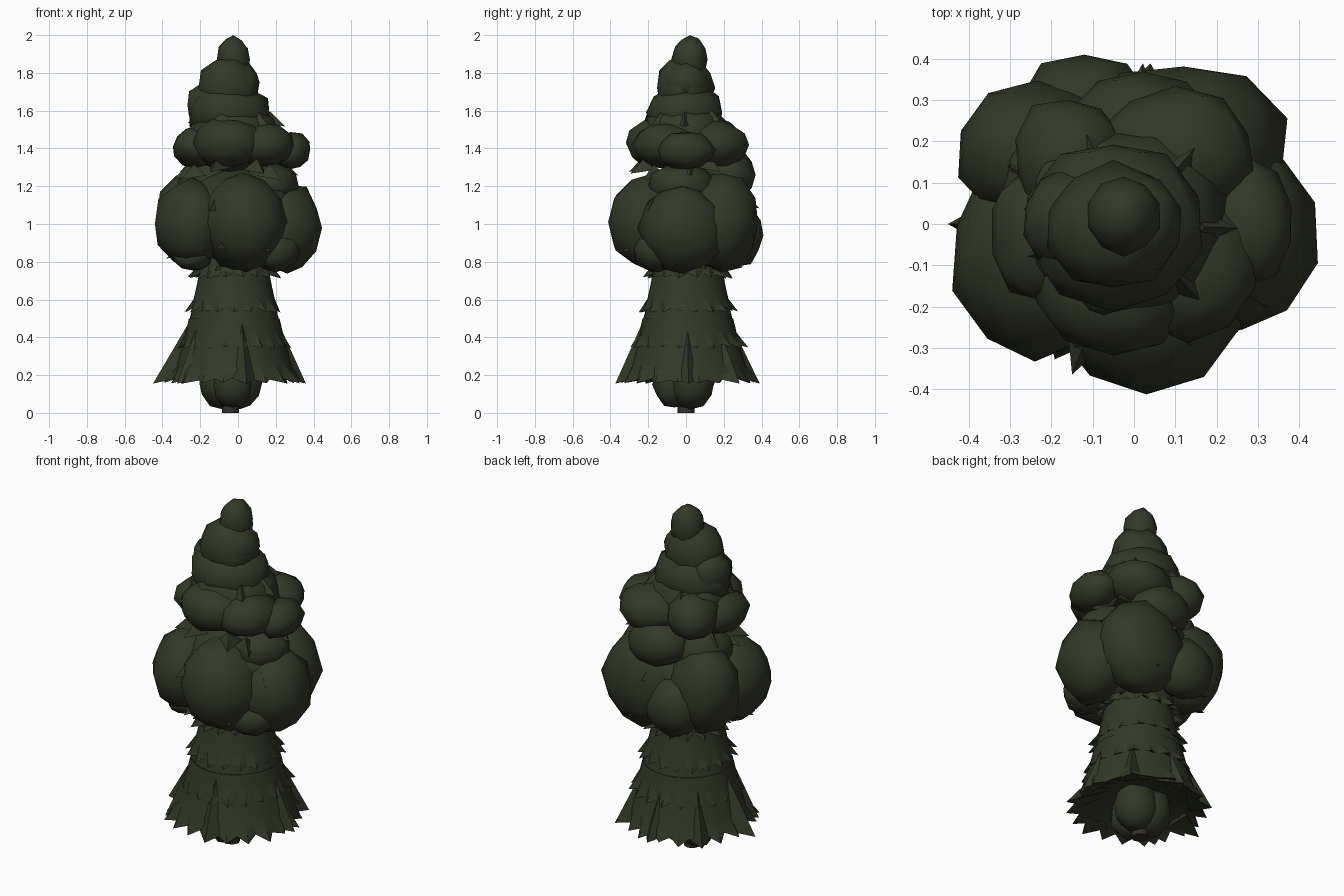
import bpy, bmesh, math, random
from mathutils import Vector, noise

random.seed(4)
cube = bpy.data.objects.get("Cube")
if cube:
    bpy.data.objects.remove(cube, do_unlink=True)


def material(name, rgb):
    m = bpy.data.materials.new(name)
    m.use_nodes = True
    m.diffuse_color = (*rgb, 1)
    m.node_tree.nodes["Principled BSDF"].inputs["Base Color"].default_value = (*rgb, 1)
    return m


FOLIAGE = material("dark olive foliage", (0.033, 0.040, 0.020))
BARK = material("dark bark", (0.035, 0.030, 0.022))


def finish(bm, name, mat, angle=50):
    bmesh.ops.recalc_face_normals(bm, faces=bm.faces)
    mesh = bpy.data.meshes.new(name)
    bm.to_mesh(mesh)
    bm.free()
    mesh.materials.append(mat)
    ob = bpy.data.objects.new(name, mesh)
    bpy.context.collection.objects.link(ob)
    bpy.ops.object.select_all(action="DESELECT")
    ob.select_set(True)
    bpy.context.view_layer.objects.active = ob
    bpy.ops.object.shade_smooth_by_angle(angle=math.radians(angle))
    return ob


def clump(bm, centre, size, rough=0.07):
    """Add a lumpy ellipsoid of leaves."""
    seed = Vector([random.uniform(-9, 9) for _ in range(3)])
    for v in bmesh.ops.create_icosphere(bm, subdivisions=2, radius=1)["verts"]:
        k = 1 + rough * noise.noise(v.co * 1.9 + seed) * 2
        v.co = Vector([c + s * k * p for c, s, p in zip(centre, size, v.co)])


def clumps(name, parts, rough=0.07):
    bm = bmesh.new()
    for centre, size in parts:
        clump(bm, centre, size, rough)
    return finish(bm, name, FOLIAGE)


def skirt(name, top_z, top_r, hem_z, hem_r, points=18, spike=0.05):
    """Flared bough tier with a ragged hem, closed underneath."""
    bm = bmesh.new()
    rings = []
    for t in (0, 0.35, 0.7, 1):
        ring = []
        for i in range(points * 2):
            a = math.pi * i / points
            r = top_r + (hem_r - top_r) * t ** 1.2
            z = top_z + (hem_z - top_z) * t
            if t == 1:
                tip = i % 2
                r += random.uniform(0.2, 1) * spike if tip else -0.35 * spike
                z += random.uniform(0, 0.01) if tip else random.uniform(0.015, 0.035)
            ring.append(bm.verts.new((-0.02 + r * math.cos(a), 0.01 + r * math.sin(a), z)))
        rings.append(ring)
    # underside ring tucked up behind the hem
    rings.append([bm.verts.new((-0.02 + (v.co.x + 0.02) * 0.55, v.co.y * 0.55, hem_z + 0.08))
                  for v in rings[-1]])
    n = points * 2
    for a, b in zip(rings, rings[1:]):
        for i in range(n):
            bm.faces.new((a[i], a[(i + 1) % n], b[(i + 1) % n], b[i]))
    bm.faces.new(rings[0])
    bm.faces.new(rings[-1])
    return finish(bm, name, FOLIAGE, 40)


# Trunk foot
bm = bmesh.new()
bmesh.ops.create_cone(bm, cap_ends=True, segments=8, radius1=0.045, radius2=0.04, depth=0.3)
bmesh.ops.translate(bm, verts=bm.verts, vec=(-0.04, 0, 0.15))
finish(bm, "trunk", BARK)

# Rounded growth around the foot
clumps("base_growth", [
    ((-0.08, 0.02, 0.16), (0.125, 0.13, 0.14)),
    ((0.01, 0.03, 0.16), (0.125, 0.12, 0.14)),
    ((-0.03, -0.06, 0.15), (0.11, 0.11, 0.13)),
])

# Layered drooping skirts, lowest first
skirt("skirt_low", 0.50, 0.24, 0.155, 0.34, 20, 0.055)
skirt("skirt_middle", 0.64, 0.205, 0.34, 0.28, 20, 0.045)
skirt("skirt_upper", 0.78, 0.18, 0.53, 0.232, 18, 0.04)
skirt("skirt_top", 0.95, 0.17, 0.71, 0.205, 16, 0.055)

# Longer loose bough tips at the lowest hem
bm = bmesh.new()
for angle, reach in ((180, 0.43), (215, 0.37), (90, 0.39), (2, 0.38), (280, 0.38), (45, 0.40), (135, 0.40)):
    a = math.radians(angle)
    out, side = Vector((math.cos(a), math.sin(a), 0)), Vector((-math.sin(a), math.cos(a), 0))
    mid = Vector((-0.02, 0, 0))
    top = mid + out * 0.215 + Vector((0, 0, 0.52))
    low = mid + out * 0.27 + Vector((0, 0, 0.19))
    tip = mid + out * reach + Vector((0, 0, 0.155))
    v = [bm.verts.new(p) for p in (top, low - side * 0.09, low + side * 0.09, tip)]
    for f in ((0, 1, 3), (0, 3, 2), (1, 2, 3), (0, 2, 1)):
        bm.faces.new([v[i] for i in f])
finish(bm, "loose_boughs", FOLIAGE, 30)

# Wide crown of heavy clumps
clumps("crown_low", [
    ((0, 0, 1.02), (0.33, 0.33, 0.27)),
    ((0.03, -0.17, 1.01), (0.23, 0.24, 0.27)),
    ((-0.24, -0.08, 1.00), (0.20, 0.25, 0.24)),
    ((0.26, -0.02, 0.98), (0.185, 0.23, 0.24)),
    ((0.12, 0.19, 1.01), (0.25, 0.20, 0.27)),
    ((-0.24, 0.17, 1.03), (0.19, 0.18, 0.25)),
    ((-0.12, 0.27, 0.94), (0.17, 0.14, 0.17)),
    ((0.20, -0.15, 0.86), (0.13, 0.13, 0.11)),
    ((-0.24, -0.12, 0.83), (0.11, 0.12, 0.08)),
    ((-0.16, 0.08, 1.22), (0.17, 0.18, 0.13)),
    ((0.16, -0.02, 1.20), (0.16, 0.18, 0.13)),
    ((0.02, 0.23, 1.26), (0.18, 0.14, 0.13)),
])

# Middle crown
clumps("crown_middle", [
    ((-0.02, 0.0, 1.46), (0.25, 0.24, 0.20)),
    ((-0.05, -0.13, 1.43), (0.20, 0.19, 0.14)),
    ((-0.22, -0.02, 1.41), (0.13, 0.17, 0.11)),
    ((0.13, -0.10, 1.42), (0.17, 0.18, 0.12)),
    ((0.28, 0.0, 1.39), (0.11, 0.15, 0.10)),
    ((0.10, 0.17, 1.42), (0.19, 0.16, 0.13)),
    ((-0.16, 0.16, 1.43), (0.14, 0.15, 0.13)),
])

# Upper crown and pointed top
clumps("crown_upper", [
    ((-0.05, 0.0, 1.59), (0.22, 0.21, 0.16)),
    ((-0.05, -0.01, 1.72), (0.165, 0.155, 0.17)),
    ((-0.02, 0.0, 1.75), (0.14, 0.13, 0.11)),
    ((-0.16, 0.01, 1.63), (0.11, 0.12, 0.13)),
])
clumps("treetop", [
    ((-0.025, 0.02, 1.87), (0.09, 0.095, 0.13)),
    ((-0.02, 0.03, 1.89), (0.08, 0.08, 0.09)),
], 0.05)

# Small ragged leaf tufts poking out between the clumps
bm = bmesh.new()
for z, r, count in ((1.53, 0.24, 9), (1.27, 0.31, 10), (0.86, 0.36, 11), (1.10, 0.37, 9), (0.76, 0.20, 9)):
    for i in range(count):
        a = math.tau * (i + random.uniform(-0.3, 0.3)) / count
        h = z + random.uniform(-0.03, 0.03)
        out, side = Vector((math.cos(a), math.sin(a), 0)), Vector((-math.sin(a), math.cos(a), 0))
        pts = (out * (r - 0.10) + side * 0.06, out * (r - 0.10) - side * 0.06,
               out * (r - 0.06) + Vector((0, 0, 0.06)), out * (r + 0.02) - Vector((0, 0, 0.02)))
        v = [bm.verts.new(p + Vector((-0.01, 0, h))) for p in pts]
        for f in ((0, 1, 2), (0, 2, 3), (2, 1, 3), (0, 3, 1)):
            bm.faces.new([v[k] for k in f])
finish(bm, "leaf_tufts", FOLIAGE, 30)
